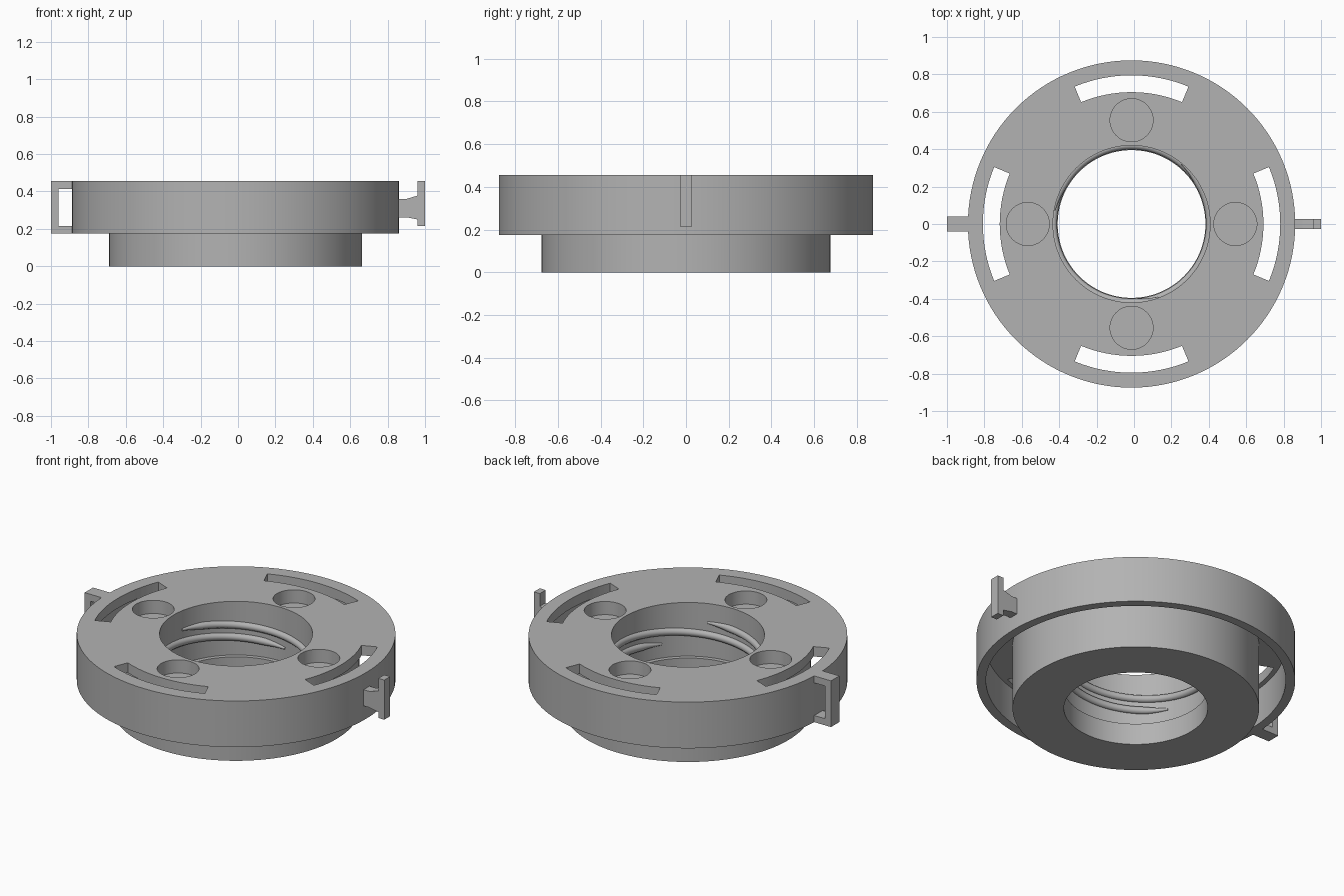
import bpy, bmesh
from math import sin, cos, pi, radians
from mathutils import Vector, Matrix

cube = bpy.data.objects.get("Cube")
if cube:
    bpy.data.objects.remove(cube, do_unlink=True)

CX = -0.013          # axis of the round body
TOP, SKIRT = 0.455, 0.175
BORE = 0.42

grey = bpy.data.materials.new("plain grey")
grey.use_nodes = True
colour = (0.45, 0.45, 0.45, 1)
grey.diffuse_color = colour
grey.node_tree.nodes["Principled BSDF"].inputs["Base Color"].default_value = colour


def make_object(name, bm):
    bmesh.ops.recalc_face_normals(bm, faces=bm.faces)
    mesh = bpy.data.meshes.new(name)
    bm.to_mesh(mesh)
    bm.free()
    mesh.materials.append(grey)
    ob = bpy.data.objects.new(name, mesh)
    bpy.context.collection.objects.link(ob)
    return ob


def activate(ob):
    bpy.ops.object.select_all(action='DESELECT')
    ob.select_set(True)
    bpy.context.view_layer.objects.active = ob


def extrude_outline(bm, points, vector):
    """Closed prism from an outline of 3D points."""
    face = bm.faces.new([bm.verts.new(p) for p in points])
    out = bmesh.ops.extrude_face_region(bm, geom=[face], use_keep_orig=True)
    verts = [g for g in out["geom"] if isinstance(g, bmesh.types.BMVert)]
    bmesh.ops.translate(bm, verts=verts, vec=vector)


def side_prism(name, outline, width):
    """Prism from an (x, z) outline, centred on y = 0."""
    bm = bmesh.new()
    extrude_outline(bm, [(x, -width / 2, z) for x, z in outline], (0, width, 0))
    return make_object(name, bm)


# Turned body: top plate, outer skirt, hub and stepped bore
profile = [(BORE, TOP), (0.875, TOP), (0.875, SKIRT), (0.823, SKIRT),
           (0.823, 0.395), (0.677, 0.395), (0.677, 0), (0.395, 0),
           (0.395, 0.13), (BORE, 0.13)]
bm = bmesh.new()
ring = [bm.verts.new((CX + r, 0, z)) for r, z in profile]
edges = [bm.edges.new((ring[i - 1], ring[i])) for i in range(len(ring))]
bmesh.ops.spin(bm, geom=ring + edges, cent=(CX, 0, 0), axis=(0, 0, 1),
               angle=2 * pi, steps=128, use_merge=True)
bmesh.ops.remove_doubles(bm, verts=bm.verts, dist=0.0001)
body = make_object("flanged_body", bm)

# Cutters: four curved slots and four round blind pockets
bm = bmesh.new()
sweep = [radians(-22.5 + 45 * i / 16) for i in range(17)]
for k in range(4):
    turn = k * pi / 2
    arc = [(0.795, a) for a in sweep] + [(0.705, a) for a in reversed(sweep)]
    extrude_outline(bm, [(CX + r * cos(a + turn), r * sin(a + turn), 0.36)
                         for r, a in arc], (0, 0, 0.2))
    spot = Vector((CX + 0.555 * cos(turn), 0.555 * sin(turn), TOP + 0.02))
    bmesh.ops.create_cone(bm, cap_ends=True, segments=48, radius1=0.115,
                          radius2=0.115, depth=0.2,
                          matrix=Matrix.Translation(spot))
cutter = make_object("slot_cutter", bm)
cutter.hide_render = True
cut = body.modifiers.new("slots", 'BOOLEAN')
cut.operation, cut.solver, cut.object = 'DIFFERENCE', 'EXACT', cutter
activate(body)
bpy.ops.object.modifier_apply(modifier=cut.name)
bpy.data.objects.remove(cutter, do_unlink=True)
bpy.ops.object.shade_smooth_by_angle(angle=radians(30))

# Three-start internal thread, tapered at both ends
for k in range(3):
    curve = bpy.data.curves.new("bore_thread", 'CURVE')
    curve.dimensions = '3D'
    curve.bevel_depth = 0.022
    curve.bevel_resolution = 3
    curve.use_fill_caps = True
    line = curve.splines.new('POLY')
    steps = 60
    line.points.add(steps)
    for i, p in enumerate(line.points):
        t = i / steps
        a = radians(170 + 120 * k - 205 * t)
        p.co = (CX + BORE * cos(a), BORE * sin(a), 0.34 - 0.125 * t, 1)
        p.radius = min(1, 0.3 + 8 * min(t, 1 - t))
    curve.materials.append(grey)
    thread = bpy.data.objects.new("bore_thread_%d" % (k + 1), curve)
    bpy.context.collection.objects.link(thread)
    activate(thread)
    bpy.ops.object.convert(target='MESH')
    bpy.ops.object.shade_smooth_by_angle(angle=radians(40))

# Left lug: flared stem carrying an upright plate
side_prism("left_lug", [(0.85, 0.262), (0.9, 0.262), (0.96, 0.25), (0.96, 0.215),
                        (1, 0.215), (1, TOP), (0.96, TOP), (0.96, 0.378),
                        (0.9, 0.36), (0.85, 0.36)], 0.056)

# Right loop: a bracket with a square opening against the skirt
side_prism("right_loop", [(-0.875, SKIRT), (-1, SKIRT), (-1, TOP), (-0.875, TOP),
                          (-0.875, 0.413), (-0.96, 0.413), (-0.96, 0.215),
                          (-0.875, 0.215)], 0.08)
